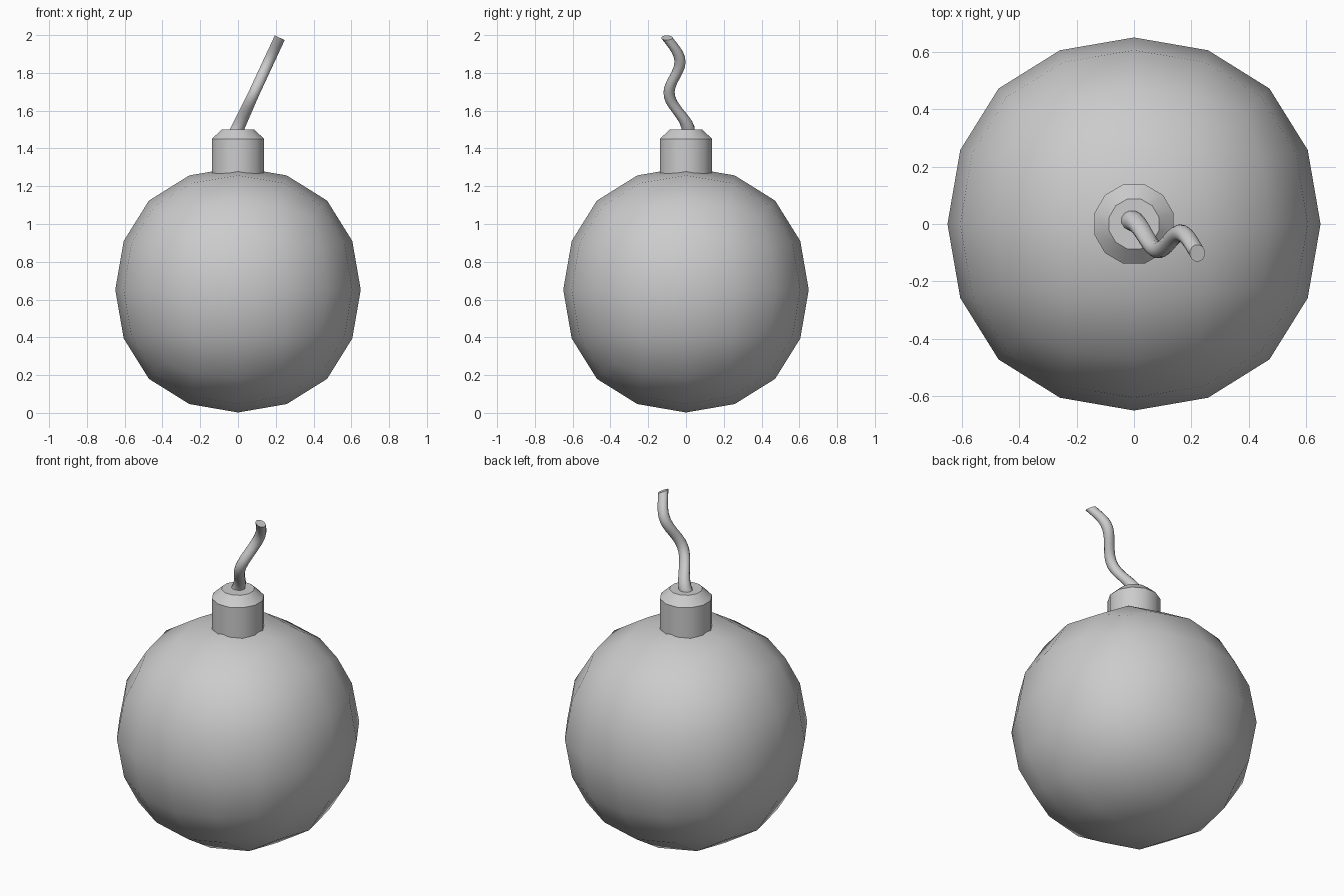
import bpy, bmesh, math
from mathutils import Vector

if "Cube" in bpy.data.objects:
    bpy.data.objects.remove(bpy.data.objects["Cube"])


def add_object(name, bm):
    bmesh.ops.recalc_face_normals(bm, faces=bm.faces[:])
    mesh = bpy.data.meshes.new(name)
    bm.to_mesh(mesh)
    bm.free()
    ob = bpy.data.objects.new(name, mesh)
    bpy.context.collection.objects.link(ob)
    return ob


def smooth(ob, deg):
    bpy.ops.object.select_all(action='DESELECT')
    ob.select_set(True)
    bpy.context.view_layer.objects.active = ob
    bpy.ops.object.shade_smooth_by_angle(angle=math.radians(deg))


def skin(name, rings):
    # bridges a list of rings of points and caps both ends
    bm = bmesh.new()
    vs = [[bm.verts.new(p) for p in r] for r in rings]
    n = len(vs[0])
    for a, b in zip(vs, vs[1:]):
        for i in range(n):
            j = (i + 1) % n
            bm.faces.new((a[i], a[j], b[j], b[i]))
    bm.faces.new(vs[0][::-1])
    bm.faces.new(vs[-1])
    return add_object(name, bm)


# round body: a cube rounded by subdivision
bm = bmesh.new()
bmesh.ops.create_cube(bm, size=1.548)
body = add_object("body", bm)
body.location.z = 0.652
sub = body.modifiers.new("round", 'SUBSURF')
sub.levels = sub.render_levels = 2
for p in body.data.polygons:
    p.use_smooth = True

# twelve-sided collar with a chamfered top
SIDES = 12
angles = [math.tau * (i + 0.5) / SIDES for i in range(SIDES)]
profile = [(0.143, 1.22), (0.143, 1.45), (0.09, 1.50)]
collar = skin("collar", [[(r * math.cos(a), r * math.sin(a), z) for a in angles]
                         for r, z in profile])
smooth(collar, 35)

# wavy leaning fuse: rings stay square to the lean, waves run along y
start, end = Vector((-0.005, 0, 1.50)), Vector((0.221, 0, 1.986))
axis = (end - start).normalized()
side, depth = Vector((axis.z, 0, -axis.x)), Vector((0, 1, 0))
rings = []
for k in range(21):
    t = -0.08 + 1.08 * k / 20
    c = start.lerp(end, t)
    c.y = -0.0275 - 0.058 * t + 0.0395 * math.cos(math.tau * t / 0.76)
    r = 0.036 - 0.006 * min(1, max(0, t) * 2.5)
    rings.append([c + r * (math.cos(a) * side + math.sin(a) * depth) for a in angles])
fuse = skin("fuse", rings)
smooth(fuse, 50)
